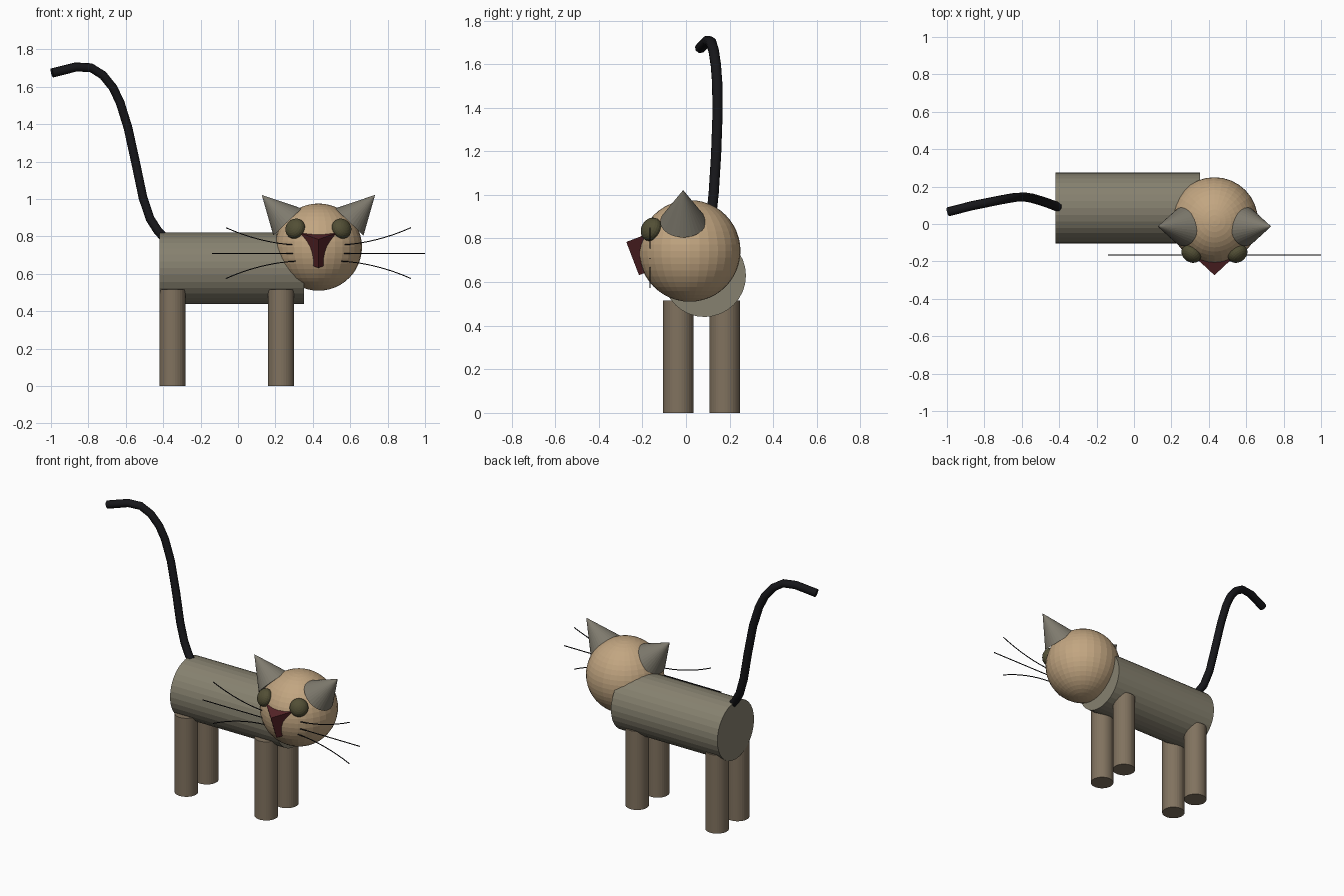
import bpy
import math
from mathutils import Vector, Matrix

if "Cube" in bpy.data.objects:
    bpy.data.objects.remove(bpy.data.objects["Cube"])


def material(name, rgb):
    m = bpy.data.materials.new(name)
    m.diffuse_color = (*rgb, 1)
    m.use_nodes = True
    m.node_tree.nodes["Principled BSDF"].inputs["Base Color"].default_value = m.diffuse_color
    return m


BODY = material("grey_fur", (0.24, 0.22, 0.16))
HEAD = material("tan_fur", (0.54, 0.38, 0.22))
LEG = material("brown_fur", (0.22, 0.17, 0.115))
EAR = material("ear_grey", (0.21, 0.195, 0.155))
EYE = material("olive", (0.085, 0.078, 0.036))
RED = material("dark_red", (0.09, 0.017, 0.02))
BLACK = material("black", (0.008, 0.008, 0.01))


def finish(name, mat):
    ob = bpy.context.object
    ob.name = name
    ob.data.materials.append(mat)
    return ob


def aim(direction):
    return Vector(direction).to_track_quat('Z', 'Y').to_euler()


def cylinder(name, a, b, r, mat, sides=32):
    a, b = Vector(a), Vector(b)
    bpy.ops.mesh.primitive_cylinder_add(vertices=sides, radius=r, depth=(b - a).length,
                                        location=(a + b) / 2, rotation=aim(b - a))
    return finish(name, mat)


def tube(name, points, r, mat, kind='POLY', res=2):
    cu = bpy.data.curves.new(name, 'CURVE')
    cu.dimensions = '3D'
    cu.bevel_depth = r
    cu.bevel_resolution = res
    cu.use_fill_caps = True
    sp = cu.splines.new(kind)
    sp.points.add(len(points) - 1)
    for p, co in zip(sp.points, points):
        p.co = (*co, 1)
    ob = bpy.data.objects.new(name, cu)
    bpy.context.collection.objects.link(ob)
    bpy.ops.object.select_all(action='DESELECT')
    bpy.context.view_layer.objects.active = ob
    ob.select_set(True)
    bpy.ops.object.convert(target='MESH')
    return finish(name, mat)


# Body and legs
cylinder("body", (-0.42, 0.085, 0.63), (0.352, 0.085, 0.63), 0.19, BODY)
for end, x in (("back", -0.35), ("front", 0.23)):
    for side, y in (("right", -0.035), ("left", 0.177)):
        cylinder(f"{end}_{side}_leg", (x, y, 0), (x, y, 0.515), 0.07, LEG)

# Head
C = Vector((0.43, 0.017, 0.743))
bpy.ops.mesh.primitive_uv_sphere_add(segments=32, ring_count=24, radius=0.233, location=C)
finish("head", HEAD)

# Ears, eyes and whiskers, mirrored about the head
for side, s in (("right", -1), ("left", 1)):
    tip = Vector((C.x + s * 0.303, -0.013, 1.022))
    axis = Vector((s * 0.69, 0, 0.724)).normalized()
    bpy.ops.mesh.primitive_cone_add(vertices=32, radius1=0.105, depth=0.2,
                                    location=tip - axis * 0.1, rotation=aim(axis))
    finish(side + "_ear", EAR)

    eye = Vector((C.x + s * 0.124, -0.159, 0.842))
    bpy.ops.mesh.primitive_uv_sphere_add(segments=24, ring_count=12, radius=0.056,
                                         location=eye, rotation=aim(eye - C))
    finish(side + "_eye", EYE).scale = (1, 1, 0.75)

    y = -0.165
    tube(side + "_whisker_middle", [(C.x + s * 0.12, y, 0.709), (C.x + s * 0.57, y, 0.709)],
         0.003, BLACK, res=1)
    for row, v in (("upper", 1), ("lower", -1)):
        path = []
        for i in range(9):
            t = i / 8
            path.append((C.x + s * (0.12 + 0.375 * t), y,
                         0.711 + v * (0.043 + 0.02 * t + 0.073 * t * t)))
        tube(f"{side}_whisker_{row}", path, 0.003, BLACK, res=1)

# Muzzle: a tilted square block with one edge forward
bpy.ops.mesh.primitive_cylinder_add(vertices=4, radius=0.115, depth=0.163)
muzzle = finish("muzzle", RED)
tilt = Matrix.Rotation(math.radians(21), 4, 'X')
corner = tilt @ Vector((0, -0.115, 0.0815))
muzzle.matrix_world = Matrix.Translation(Vector((0.43, -0.274, 0.784)) - corner) @ tilt

# Tail
tube("tail", [(-0.405, 0.09, 0.805), (-0.43, 0.1, 0.832), (-0.47, 0.115, 0.895),
              (-0.508, 0.127, 1.007), (-0.545, 0.138, 1.184), (-0.588, 0.145, 1.38),
              (-0.63, 0.143, 1.515), (-0.668, 0.137, 1.595), (-0.722, 0.127, 1.662),
              (-0.786, 0.114, 1.702), (-0.866, 0.098, 1.706), (-0.994, 0.065, 1.674)],
     0.025, BLACK)
